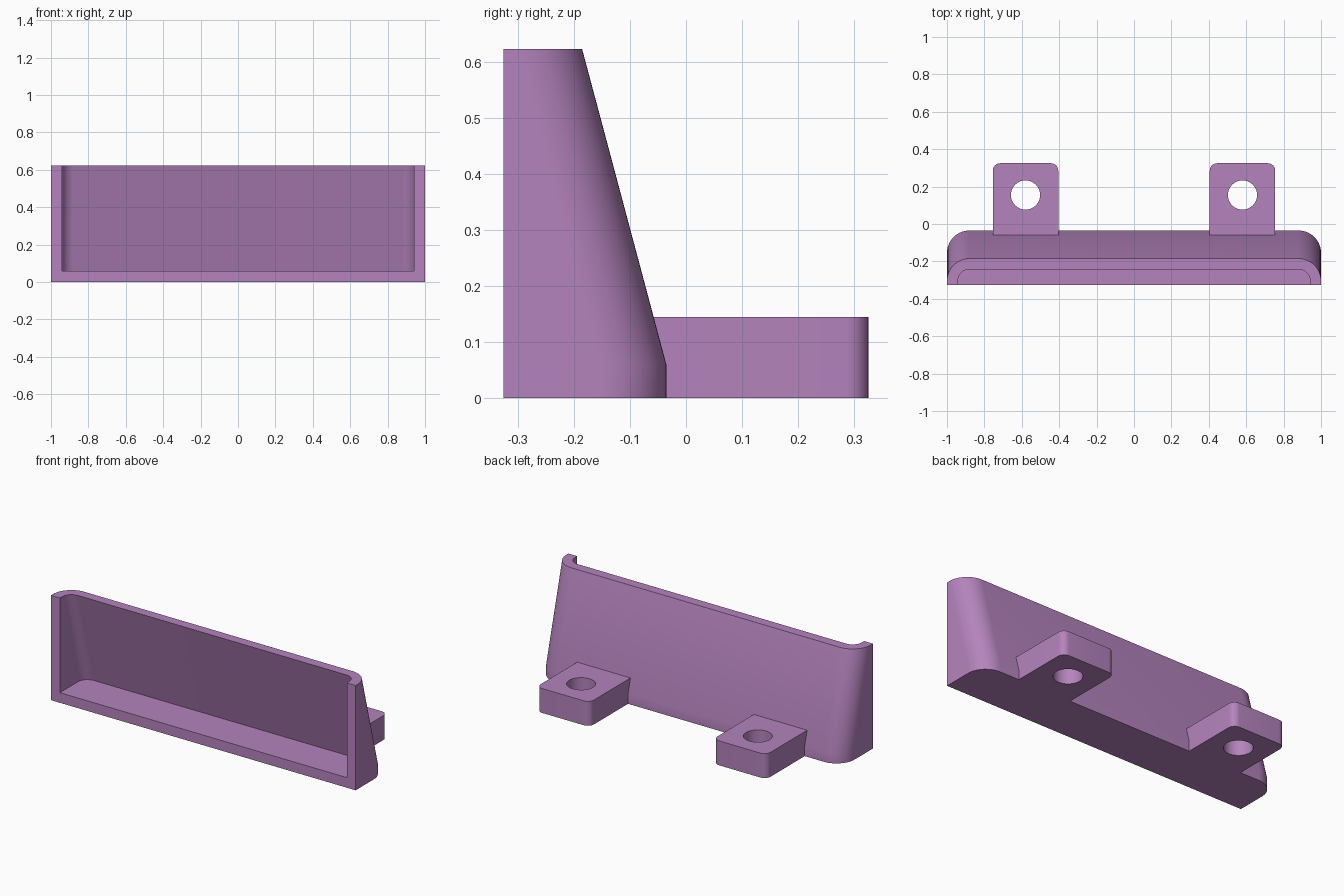
import bpy, bmesh, math

if "Cube" in bpy.data.objects:
    bpy.data.objects.remove(bpy.data.objects["Cube"])

purple = bpy.data.materials.new("soft purple")
purple.diffuse_color = (0.46, 0.23, 0.51, 1)
purple.use_nodes = True
purple.node_tree.nodes["Principled BSDF"].inputs["Base Color"].default_value = purple.diffuse_color

FRONT, FLOOR, TOP, WALL = -0.325, 0.06, 0.622, 0.058
BACK_LOW, BACK_TOP, R = -0.035, -0.185, 0.12


def arc(cx, cy, r, a0, a1, n):
    return [(cx + r * math.cos(math.radians(a0 + (a1 - a0) * i / n)),
             cy + r * math.sin(math.radians(a0 + (a1 - a0) * i / n))) for i in range(n + 1)]


def finish(bm, name):
    bmesh.ops.recalc_face_normals(bm, faces=bm.faces)
    me = bpy.data.meshes.new(name)
    bm.to_mesh(me)
    bm.free()
    me.materials.append(purple)
    ob = bpy.data.objects.new(name, me)
    bpy.context.collection.objects.link(ob)
    bpy.ops.object.select_all(action='DESELECT')
    ob.select_set(True)
    bpy.context.view_layer.objects.active = ob
    bpy.ops.object.shade_smooth_by_angle(angle=math.radians(30))
    return ob


def section(bm, z, back, inset):
    """Open U outline, front left round the back to front right."""
    x, r, cy = 1 - inset, R - inset, back - R
    pts = [(-x, FRONT)] + arc(-1 + R, cy, r, 180, 90, 14)
    pts += arc(1 - R, cy, r, 90, 0, 14) + [(x, FRONT)]
    return [bm.verts.new((px, py, z)) for px, py in pts]


# Open-fronted tray: outer wall, rim, inner wall
bm = bmesh.new()
loops = [section(bm, 0, BACK_LOW, 0),
         section(bm, FLOOR, BACK_LOW, 0),
         section(bm, TOP, BACK_TOP, 0),
         section(bm, TOP, BACK_TOP, WALL),
         section(bm, FLOOR, BACK_LOW, WALL)]
for a, b in zip(loops, loops[1:]):
    for i in range(len(a) - 1):
        bm.faces.new((a[i], a[i + 1], b[i + 1], b[i]))
# Underside and tray floor
bm.faces.new(loops[0])
bm.faces.new(loops[4])
# Front edge: two uprights and a sill
o0, o1, o2, i2, i1 = loops
for k in (0, -1):
    bm.faces.new((o1[k], o2[k], i2[k], i1[k]))
bm.faces.new((o0[0], o0[-1], o1[-1], i1[-1], i1[0], o1[0]))
tray = finish(bm, "tray")


def mounting_tab(name, cx):
    """Rounded plate with a screw hole, rooted in the tray's back wall."""
    bm = bmesh.new()
    w, y0, y1, r = 0.175, -0.08, 0.325, 0.04
    outline = [(cx - w, y0), (cx + w, y0)]
    outline += arc(cx + w - r, y1 - r, r, 0, 90, 8) + arc(cx - w + r, y1 - r, r, 90, 180, 8)
    hole = arc(cx, 0.155, 0.078, 0, 360, 40)[:-1]
    edges = []
    for pts in (outline, hole):
        vs = [bm.verts.new((x, y, 0)) for x, y in pts]
        edges += [bm.edges.new((vs[i - 1], vs[i])) for i in range(len(vs))]
    bmesh.ops.triangle_fill(bm, edges=edges, use_beauty=True)
    ext = bmesh.ops.extrude_face_region(bm, geom=bm.faces[:], use_keep_orig=True)
    top = [v for v in ext["geom"] if isinstance(v, bmesh.types.BMVert)]
    bmesh.ops.translate(bm, verts=top, vec=(0, 0, 0.145))
    return finish(bm, name)


for side, cx in (("left", -0.58), ("right", 0.58)):
    mounting_tab(side + "_mounting_tab", cx)
